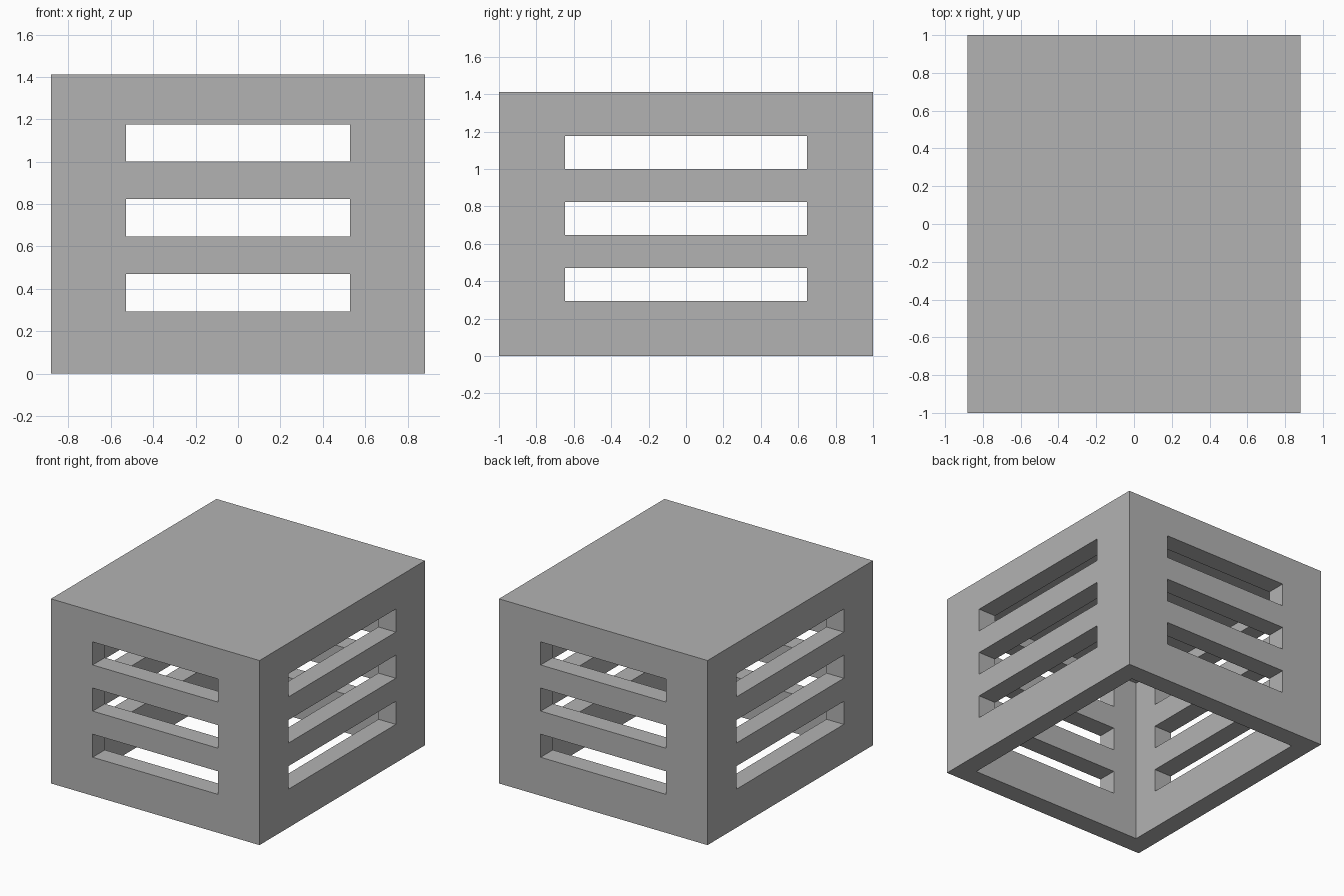
import bpy

cube = bpy.data.objects.get("Cube")
if cube:
    bpy.data.objects.remove(cube, do_unlink=True)

# Proportions, all based on one module
U = 2 / 17
WIDTH, DEPTH, HEIGHT = 15 * U, 17 * U, 12 * U
WALL = 1.25 * U
SLOT_HEIGHT = 1.5 * U
SLOT_MARGIN = 3 * U

# Material
grey = bpy.data.materials.new("plain_grey")
grey.use_nodes = True
colour = (0.45, 0.45, 0.45, 1)
grey.diffuse_color = colour
grey.node_tree.nodes["Principled BSDF"].inputs["Base Color"].default_value = colour


def box(name, size, bottom):
    """Box centred on the z axis, standing at the given height."""
    bpy.ops.mesh.primitive_cube_add(size=1, location=(0, 0, bottom + size[2] / 2))
    obj = bpy.context.object
    obj.name = name
    obj.scale = size
    bpy.ops.object.transform_apply(location=True, rotation=False, scale=True)
    obj.data.materials.append(grey)
    return obj


def cut(target, cutter):
    """Subtract the cutter from the target and discard it."""
    cutter.hide_render = True
    mod = target.modifiers.new("cut", "BOOLEAN")
    mod.operation = "DIFFERENCE"
    mod.solver = "EXACT"
    mod.object = cutter
    bpy.context.view_layer.objects.active = target
    bpy.ops.object.modifier_apply(modifier=mod.name)
    bpy.data.objects.remove(cutter, do_unlink=True)


# Outer shell, hollow and open at the bottom
shell = box("slotted_cover", (WIDTH, DEPTH, HEIGHT), 0)
cut(shell, box("cavity", (WIDTH - 2 * WALL, DEPTH - 2 * WALL, HEIGHT), -WALL))

# Three rows of slots through each pair of opposite walls
for row in range(3):
    z = (2.5 + 3 * row) * U
    cut(shell, box("front_back_slot", (WIDTH - 2 * SLOT_MARGIN, DEPTH + U, SLOT_HEIGHT), z))
    cut(shell, box("side_slot", (WIDTH + U, DEPTH - 2 * SLOT_MARGIN, SLOT_HEIGHT), z))
